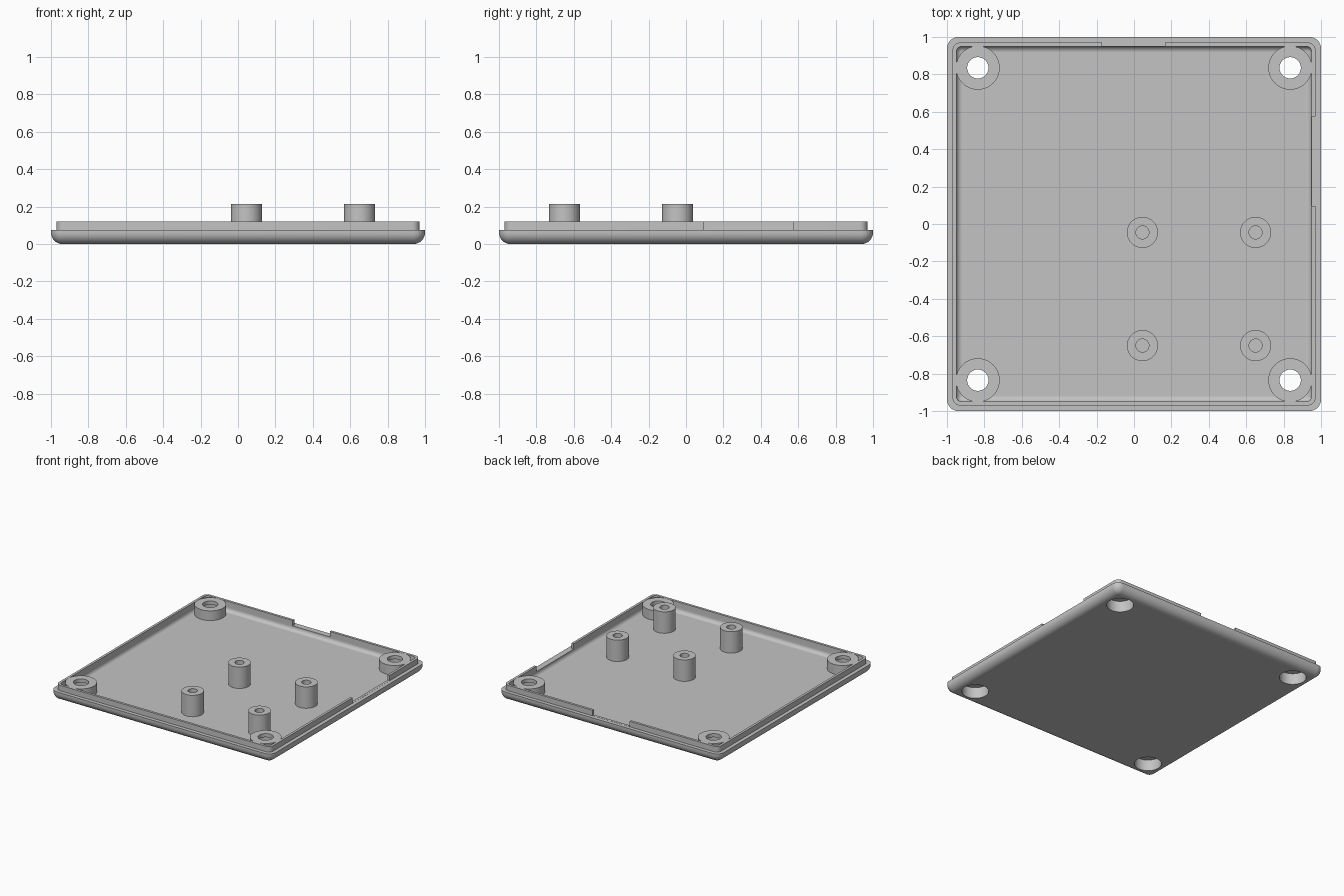
import bpy
import bmesh
from math import sin, cos, pi, radians

if "Cube" in bpy.data.objects:
    bpy.data.objects.remove(bpy.data.objects["Cube"], do_unlink=True)

grey = bpy.data.materials.new("plain grey")
grey.use_nodes = True
grey.diffuse_color = (0.55, 0.55, 0.55, 1)
grey.node_tree.nodes["Principled BSDF"].inputs["Base Color"].default_value = (0.55, 0.55, 0.55, 1)

FLOOR, LEDGE, RIM = 0.04, 0.075, 0.12
BOSS, POCKET = 0.835, 0.1


def make_object(name, bm, location=(0, 0, 0)):
    bmesh.ops.remove_doubles(bm, verts=bm.verts, dist=1e-5)
    bmesh.ops.recalc_face_normals(bm, faces=bm.faces)
    mesh = bpy.data.meshes.new(name)
    bm.to_mesh(mesh)
    bm.free()
    mesh.materials.append(grey)
    obj = bpy.data.objects.new(name, mesh)
    obj.location = location
    bpy.context.scene.collection.objects.link(obj)
    return obj


def activate(obj):
    bpy.ops.object.select_all(action="DESELECT")
    obj.select_set(True)
    bpy.context.view_layer.objects.active = obj


def smooth(obj):
    activate(obj)
    bpy.ops.object.shade_smooth_by_angle(angle=radians(30))
    for face in obj.data.polygons:
        if abs(face.normal.z) > 0.999:
            face.use_smooth = False


def bridge(bm, a, b):
    for i in range(len(a)):
        j = (i + 1) % len(a)
        bm.faces.new((a[i], a[j], b[j], b[i]))


def rounded_square(bm, half, z, radius, steps=8):
    ring = []
    for quarter in range(4):
        mid = (quarter + 0.5) * pi / 2
        cx = (half - radius) * (1 if cos(mid) > 0 else -1)
        cy = (half - radius) * (1 if sin(mid) > 0 else -1)
        for k in range(steps + 1):
            a = (quarter + k / steps) * pi / 2
            ring.append(bm.verts.new((cx + radius * cos(a), cy + radius * sin(a), z)))
    return ring


def lathe(name, profile, location, closed, sides=48):
    bm = bmesh.new()
    rings = [[bm.verts.new((r * cos(2 * pi * i / sides), r * sin(2 * pi * i / sides), z))
              for i in range(sides)] for r, z in profile]
    for a, b in zip(rings, rings[1:]):
        bridge(bm, a, b)
    if closed:
        bridge(bm, rings[-1], rings[0])
    else:
        bm.faces.new(rings[0])
        bm.faces.new(rings[-1])
    return make_object(name, bm, location)


def box(name, x0, x1, y0, y1, z0, z1):
    bm = bmesh.new()
    bmesh.ops.create_cube(bm, size=1)
    bmesh.ops.scale(bm, verts=bm.verts, vec=(x1 - x0, y1 - y0, z1 - z0))
    return make_object(name, bm, ((x0 + x1) / 2, (y0 + y1) / 2, (z0 + z1) / 2))


def cut(target, cutter):
    cutter.hide_render = True
    activate(target)
    mod = target.modifiers.new("cut", "BOOLEAN")
    mod.operation, mod.solver, mod.object = "DIFFERENCE", "EXACT", cutter
    bpy.ops.object.modifier_apply(modifier=mod.name)
    bpy.data.objects.remove(cutter, do_unlink=True)


# Tray: rounded underside, ledge, thin rim, then the filleted cavity
outer, inner, steps = 0.062, 0.03, 8
sections = []
for k in range(steps + 1):
    a = k / steps * pi / 2
    sections.append((1 - outer + outer * sin(a), outer - outer * cos(a), outer * sin(a)))
sections += [(1, LEDGE, outer), (0.97, LEDGE, 0.04), (0.97, RIM, 0.04), (0.95, RIM, inner)]
for k in range(steps + 1):
    a = k / steps * pi / 2
    sections.append((0.95 - inner + inner * cos(a), FLOOR + inner - inner * sin(a), inner * cos(a)))
bm = bmesh.new()
loops = [rounded_square(bm, *s) for s in sections]
for a, b in zip(loops, loops[1:]):
    bridge(bm, a, b)
bm.faces.new(loops[0])
bm.faces.new(loops[-1])
tray = make_object("tray", bm)

corners = [(sx * BOSS, sy * BOSS) for sx in (-1, 1) for sy in (-1, 1)]

# Screw pockets through the floor and notches in the rim
for x, y in corners:
    cut(tray, lathe("pocket_cutter", [(POCKET, -0.1), (POCKET, 0.06)], (x, y, 0), False))
cut(tray, box("back_notch_cutter", -0.17, 0.165, 0.9, 1.1, LEDGE + 0.001, 0.2))
cut(tray, box("left_notch_cutter", 0.9, 1.1, 0.095, 0.575, LEDGE + 0.001, 0.2))
smooth(tray)

# Corner screw bosses: wide pocket below, narrow hole on top
boss_profile = [(POCKET, 0.02), (0.117, 0.02), (0.117, 0.119), (0.057, 0.119),
                (0.057, 0.09), (POCKET, 0.09)]
for x, y in corners:
    smooth(lathe("corner_boss", boss_profile, (x, y, 0), True))

# Board standoffs with blind holes
post_profile = [(0.083, 0.03), (0.083, 0.215), (0.035, 0.215), (0.035, 0.045)]
for x in (0.045, 0.65):
    for y in (-0.045, -0.65):
        smooth(lathe("standoff", post_profile, (x, y, 0), False))
